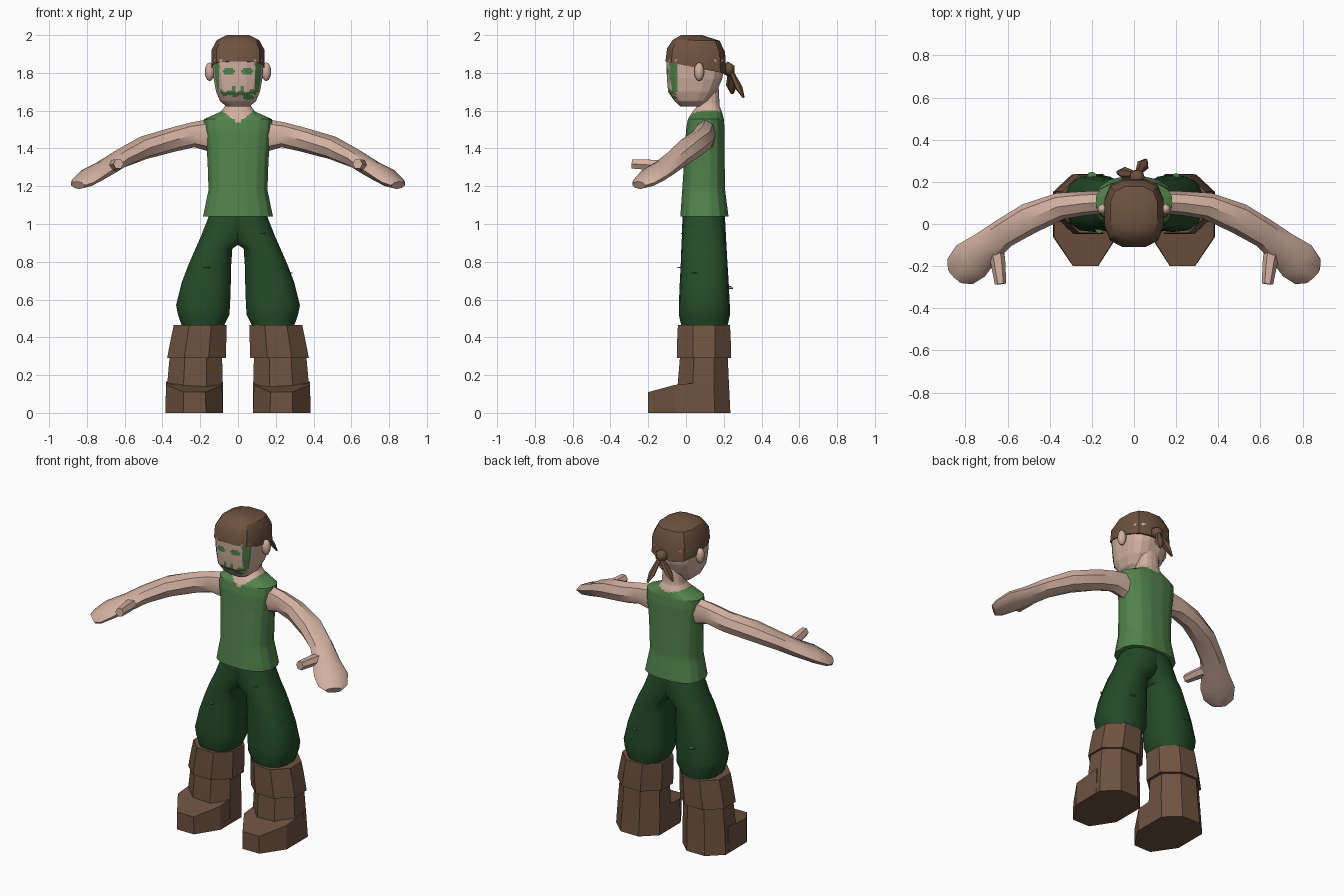
import bpy, bmesh, math
from mathutils import Vector
from mathutils.bvhtree import BVHTree

if "Cube" in bpy.data.objects:
    bpy.data.objects.remove(bpy.data.objects["Cube"])


def material(name, srgb):
    m = bpy.data.materials.new(name)
    m.diffuse_color = [((c / 255 + 0.055) / 1.055) ** 2.4 for c in srgb] + [1]
    m.use_nodes = True
    m.node_tree.nodes["Principled BSDF"].inputs["Base Color"].default_value = m.diffuse_color
    return m


SKIN = material("skin", (210, 176, 160))
LEAF = material("leaf_green", (82, 131, 76))
DARK = material("dark_green", (36, 74, 40))
BROWN = material("leather_brown", (110, 82, 64))


def finish(name, bm, mats, angle=35, mirror=False, rule=None):
    bmesh.ops.recalc_face_normals(bm, faces=bm.faces)
    if rule:
        for f in bm.faces:
            f.material_index = int(rule(f.calc_center_median()))
    me = bpy.data.meshes.new(name)
    bm.to_mesh(me)
    bm.free()
    ob = bpy.data.objects.new(name, me)
    bpy.context.collection.objects.link(ob)
    for m in mats:
        me.materials.append(m)
    bpy.ops.object.select_all(action='DESELECT')
    ob.select_set(True)
    bpy.context.view_layer.objects.active = ob
    bpy.ops.object.shade_smooth_by_angle(angle=math.radians(angle))
    if mirror:
        ob.modifiers.new("mirror", 'MIRROR')
    return ob


def ring(z, x0, x1, y0, y1, n=16, e=2.5, tilt=0):
    """Horizontal superellipse section; n=8 gives a flat-sided octagon."""
    pts = []
    for i in range(n):
        a = 2 * math.pi * (i + 0.5) / n
        c, s = math.cos(a), math.sin(a)
        k = 1 / math.cos(math.pi / n)
        c = math.copysign(min(1, abs(c) ** (2 / e) * k), c)
        s = math.copysign(min(1, abs(s) ** (2 / e) * k), s)
        y = (y0 + y1) / 2 + s * (y1 - y0) / 2
        pts.append(Vector(((x0 + x1) / 2 + c * (x1 - x0) / 2, y, z - tilt * (y - y0))))
    return pts


def loft_bm(rings):
    bm = bmesh.new()
    vs = [[bm.verts.new(p) for p in r] for r in rings]
    n = len(vs[0])
    for a, b in zip(vs, vs[1:]):
        for i in range(n):
            bm.faces.new((a[i], a[(i + 1) % n], b[(i + 1) % n], b[i]))
    bm.faces.new(vs[0])
    bm.faces.new(vs[-1])
    return bm


def tube_bm(sections, n=8):
    """Sections are (point, half width, half height) along a path."""
    pts = [Vector(s[0]) for s in sections]
    rings = []
    for i, (p, w, h) in enumerate(sections):
        t = (pts[min(i + 1, len(pts) - 1)] - pts[max(i - 1, 0)]).normalized()
        side = t.cross(Vector((0, 0, 1))).normalized()
        up = side.cross(t)
        rings.append([pts[i] + side * w * math.cos(2 * math.pi * k / n)
                      + up * h * math.sin(2 * math.pi * k / n) for k in range(n)])
    return loft_bm(rings)


def subdivide(bm, cuts):
    edges = {e for f in bm.faces if len(f.verts) == 4 for e in f.edges}
    bmesh.ops.subdivide_edges(bm, edges=list(edges), cuts=cuts, use_grid_fill=True)


# Sleeveless top with neck, V collar coloured by rule
body = [(1.04, .185, -.03, .225), (1.18, .156, -.02, .207), (1.30, .16, -.012, .205),
        (1.40, .165, -.005, .205), (1.50, .178, 0, .205), (1.555, .18, .01, .20),
        (1.595, .09, .035, .19), (1.625, .068, .06, .178), (1.74, .062, .065, .172)]
bm = loft_bm([ring(z, -h, h, a, b) for z, h, a, b in body])
subdivide(bm, 5)
finish("top_and_neck", bm, [LEAF, SKIN], 40,
       rule=lambda c: c.z > 1.602 or c.z > (1.535 + .75 * abs(c.x) if c.y < .1 else 1.58 + .25 * abs(c.x)))


# Head with painted face
def face_paint(c):
    if c.y > -.045 or c.z > 1.858:
        return False
    x, z = abs(c.x), c.z
    wave = .007 * math.sin(c.x * 110)
    band = .093 + wave < x < .124 and z > 1.70
    eye = ((x - .05) / .031) ** 2 + ((z - 1.807) / .019) ** 2 < 1
    mouth = x < .095 and abs(z - 1.688 - x * x * 1.5 - wave) < .012
    lip = .012 < x < .03 and 1.69 < z < 1.735
    chin = ((c.x - .055) / .03) ** 2 + ((z - 1.67) / .013) ** 2 < 1
    return band or eye or mouth or lip or chin


skull = [(1.622, .06, -.03, .09), (1.65, .095, -.06, .12), (1.70, .116, -.095, .162),
         (1.77, .129, -.101, .192), (1.87, .137, -.105, .208)]
bm = loft_bm([ring(z, -h, h, a, b, e=3) for z, h, a, b in skull])
subdivide(bm, 8)
finish("head", bm, [SKIN, LEAF], 40, rule=face_paint)

# Ears
bm = bmesh.new()
bmesh.ops.create_uvsphere(bm, u_segments=8, v_segments=6, radius=1)
for v in bm.verts:
    v.co = Vector((.15 + v.co.x * .026, .07 + v.co.y * .027, 1.806 + v.co.z * .05))
finish("ear", bm, [SKIN], 50, mirror=True)

# Head scarf, its knot and two tails
scarf = [(1.86, .141, -.109, .213, .2), (1.93, .139, -.1, .207, .07),
         (1.975, .112, -.07, .178, .02), (2.0, .06, -.025, .085, 0)]
finish("head_scarf", loft_bm([ring(z, -h, h, a, b, 12, 2.8, t) for z, h, a, b, t in scarf]),
       [BROWN], 30)
bm = bmesh.new()
bmesh.ops.create_icosphere(bm, subdivisions=1, radius=.04)
for v in bm.verts:
    v.co = v.co + Vector((.015, .222, 1.82))
finish("scarf_knot", bm, [BROWN], 50)
for i, end in enumerate([(.058, .305, 1.67), (-.08, .245, 1.69)]):
    a, b = Vector((.015, .235, 1.815)), Vector(end)
    finish(f"scarf_tail_{i + 1}", tube_bm([(a, .012, .012), (a.lerp(b, .65), .03, .015), (b, .008, .005)], 6),
           [BROWN], 40)

# Arms ending in mitten hands
finish("arm", tube_bm([((.155, .103, 1.47), .055, .085), ((.24, .097, 1.472), .058, .066),
                       ((.35, .085, 1.445), .064, .064), ((.50, .025, 1.403), .074, .062),
                       ((.62, -.045, 1.347), .07, .052), ((.70, -.11, 1.297), .08, .045),
                       ((.775, -.175, 1.257), .1, .04), ((.825, -.225, 1.22), .085, .03),
                       ((.847, -.248, 1.205), .05, .022)]), [SKIN], 40, mirror=True)
finish("thumb", tube_bm([((.665, -.08, 1.305), .04, .03), ((.647, -.17, 1.312), .036, .032),
                         ((.633, -.285, 1.318), .027, .028)], 6), [SKIN], 40, mirror=True)

# Trousers: the upper rings cross the middle and overlap their mirror image
leg = [(.44, .085, .29, -.02, .215), (.52, .046, .318, -.038, .233), (.57, .042, .328, -.038, .232),
       (.69, .038, .298, -.033, .226), (.785, .036, .262, -.028, .22), (.87, .03, .225, -.025, .215),
       (.93, -.06, .198, -.022, .212), (1.06, -.145, .147, -.018, .205)]
bm = loft_bm([ring(z, a, b, c, d, 14, 2.4) for z, a, b, c, d in leg])
surface = BVHTree.FromBMesh(bm)
finish("trouser_leg", bm, [DARK], 40, mirror=True)

# Small worn patches on the trousers: side, position, view direction, radius
for i, (sx, x, y, z, d, r) in enumerate([
        (-1, .165, -1, .77, (0, 1, 0), .019), (1, .13, -1, .95, (0, 1, 0), .014),
        (1, 1, .045, .74, (-1, 0, 0), .014), (-1, .2, 1, .66, (0, -1, 0), .024),
        (1, .2, 1, .67, (0, -1, 0), .018)]):
    hit, nor, _, _ = surface.ray_cast(Vector((x, y, z)), Vector(d))
    if hit is None:
        continue
    if nor.dot(Vector(d)) > 0:
        nor = -nor
    bm = bmesh.new()
    bmesh.ops.create_cone(bm, segments=7, radius1=r, radius2=r, depth=.006, cap_ends=True)
    turn = Vector((0, 0, 1)).rotation_difference(nor)
    for v in bm.verts:
        v.co = turn @ v.co + hit + nor * .001
        v.co.x *= sx
    finish(f"trouser_patch_{i + 1}", bm, [LEAF])

# Boots: shaft, toe and folded cuff
def octagons(rows):
    return loft_bm([ring(z, a, b, c, d, 8, 2) for z, a, b, c, d in rows])


finish("boot_shaft", octagons([(0, .08, .385, -.05, .235), (.14, .08, .376, -.045, .228),
                               (.32, .085, .36, -.03, .22)]), [BROWN], 30, mirror=True)
foot = [(.385, .12), (.385, -.06), (.29, -.2), (.17, -.2), (.08, -.06), (.08, .12)]
finish("boot_toe", loft_bm([[Vector((x, y, 0)) for x, y in foot],
                            [Vector((.232 + (x - .232) * .97, y, z)) for (x, y), z in
                             zip(foot, (.165, .148, .11, .11, .148, .165))]]), [BROWN], 30, mirror=True)
finish("boot_cuff", octagons([(.29, .065, .375, -.047, .237), (.38, .062, .358, -.047, .237),
                              (.465, .06, .34, -.043, .233)]), [BROWN], 30, mirror=True)
